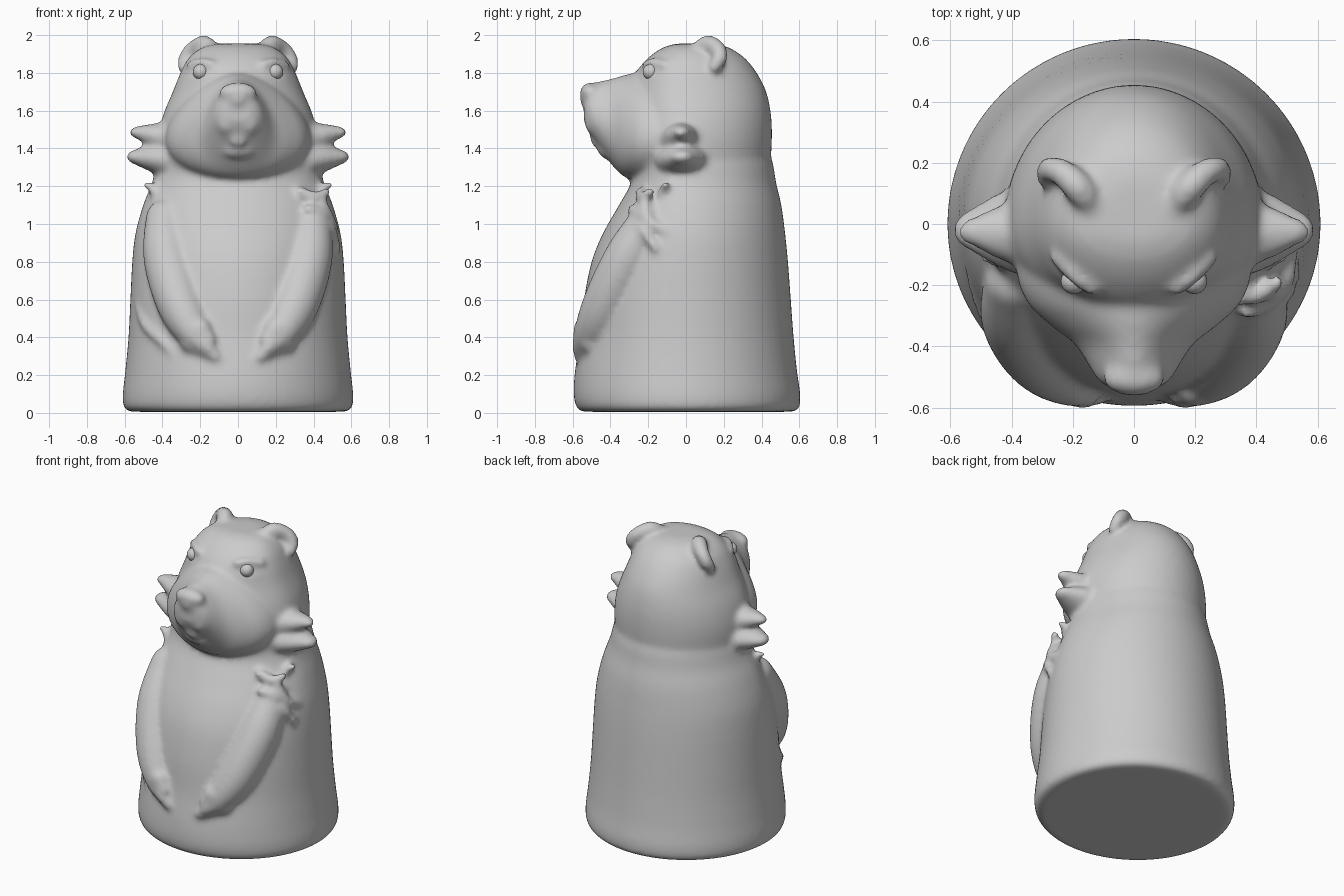
import bpy, bmesh, math
from mathutils import Vector

verts, faces = [], []


def spline(rows, n):
    """Catmull-Rom through rows of numbers, n steps per span."""
    out = []
    for i in range(len(rows) - 1):
        a, b = rows[max(i - 1, 0)], rows[i]
        c, d = rows[i + 1], rows[min(i + 2, len(rows) - 1)]
        for k in range(n):
            t = k / n
            out.append([0.5 * (2 * q + (r - p) * t + (2 * p - 5 * q + 4 * r - s) * t * t
                               + (3 * q - p - 3 * r + s) * t ** 3)
                        for p, q, r, s in zip(a, b, c, d)])
    out.append(list(rows[-1]))
    return out


def skin(rings):
    """Closed skin over a row of equal rings."""
    n, o = len(rings[0]), len(verts)
    for ring in rings:
        verts.extend(tuple(p) for p in ring)
    for j in range(len(rings) - 1):
        for i in range(n):
            a, b = o + j * n + i, o + j * n + (i + 1) % n
            faces.append((a, b, b + n, a + n))
    faces.append(tuple(range(o + n - 1, o - 1, -1)))
    faces.append(tuple(range(len(verts) - n, len(verts))))


def circle(n):
    return [(math.cos(2 * math.pi * i / n), math.sin(2 * math.pi * i / n)) for i in range(n)]


def upright(rows):
    """Rows: z, half width, front y, back y."""
    skin([[(w * c, b * s if s > 0 else -f * s, z) for c, s in circle(72)]
          for z, w, f, b in spline(rows, 5)])


def ball(c, r, n=18):
    m = n // 2 + 2
    rings = []
    for j in range(m + 1):
        a = math.pi * (0.01 + 0.98 * j / m)
        k, h = math.sin(a), -math.cos(a)
        rings.append([(c[0] + r[0] * k * x, c[1] + r[1] * k * y, c[2] + r[2] * h)
                      for x, y in circle(n)])
    skin(rings)


def limb(rows, n=5):
    """Round-ended tube. Rows: x, y, z, radius."""
    pts = spline(rows, n)
    pos = [Vector(p[:3]) for p in pts]
    rings, u = [], None
    for i, p in enumerate(pos):
        t = (pos[min(i + 1, len(pos) - 1)] - pos[max(i - 1, 0)]).normalized()
        u = t.orthogonal() if u is None else u - t * u.dot(t)
        u.normalize()
        v = t.cross(u)
        rings.append([p + (u * c + v * s) * pts[i][3] for c, s in circle(18)])
    skin(rings)
    for e in (0, -1):
        ball(pos[e], [pts[e][3]] * 3, 16)


def spike(base, tip, ry, rz, n=10):
    """Blunt tuft of fur, from base to tip."""
    rings = []
    for i in range(n):
        t = i / (n - 1)
        k = 1 - 0.62 * t ** 1.3
        p = Vector(base).lerp(Vector(tip), t)
        rings.append([(p.x, p.y + ry * k * c, p.z + rz * k * s) for c, s in circle(18)])
    skin(rings)
    ball(tip, (0.035, ry * 0.38, rz * 0.38), 16)


def finish(name):
    """Turn the collected pieces into one object."""
    me = bpy.data.meshes.new(name)
    me.from_pydata(verts, [], faces)
    bm = bmesh.new()
    bm.from_mesh(me)
    bmesh.ops.recalc_face_normals(bm, faces=bm.faces)
    bm.to_mesh(me)
    bm.free()
    me.shade_smooth()
    ob = bpy.data.objects.new(name, me)
    bpy.context.collection.objects.link(ob)
    verts.clear()
    faces.clear()
    return ob


# torso
upright([(0.006, 0.57, -0.55, 0.57), (0.03, 0.605, -0.58, 0.6), (0.1, 0.61, -0.595, 0.605),
         (0.22, 0.597, -0.588, 0.588), (0.4, 0.58, -0.56, 0.57), (0.6, 0.57, -0.54, 0.555),
         (0.8, 0.56, -0.5, 0.54), (0.95, 0.543, -0.44, 0.525), (1.1, 0.502, -0.355, 0.505),
         (1.22, 0.455, -0.29, 0.477), (1.34, 0.42, -0.27, 0.455), (1.44, 0.36, -0.2, 0.4)])

# skull
upright([(1.2, 0.4, -0.25, 0.43), (1.3, 0.42, -0.3, 0.445), (1.45, 0.422, -0.32, 0.455),
         (1.58, 0.395, -0.31, 0.45), (1.7, 0.345, -0.29, 0.425), (1.8, 0.305, -0.265, 0.375),
         (1.88, 0.26, -0.2, 0.31), (1.935, 0.19, -0.12, 0.225), (1.955, 0.1, -0.05, 0.14)])

# cheeks and muzzle, pear-shaped sections: y, centre z, half width, half height
skin([[(rx * c * (1 - 0.27 * s), y, zc + rz * s) for c, s in circle(48)]
      for y, zc, rx, rz in spline([(-0.05, 1.52, 0.37, 0.26), (-0.17, 1.515, 0.37, 0.285),
                                   (-0.26, 1.515, 0.335, 0.285), (-0.33, 1.52, 0.265, 0.268),
                                   (-0.39, 1.54, 0.19, 0.23), (-0.46, 1.58, 0.145, 0.175),
                                   (-0.51, 1.61, 0.115, 0.13), (-0.54, 1.63, 0.07, 0.09)], 5)])

# nose, chin and front teeth
ball((0, -0.505, 1.695), (0.105, 0.058, 0.055))
ball((0, -0.53, 1.665), (0.05, 0.035, 0.045))
ball((0, -0.395, 1.395), (0.105, 0.075, 0.055))
for s in (1, -1):
    ball((s * 0.018, -0.485, 1.46), (0.022, 0.025, 0.055))

for s in (1, -1):
    # lips
    ball((s * 0.058, -0.47, 1.55), (0.065, 0.07, 0.09))
    # brow and lower eyelid
    limb([(s * 0.14, -0.21, 1.845, 0.025), (s * 0.195, -0.168, 1.853, 0.027),
          (s * 0.25, -0.11, 1.84, 0.025)])
    limb([(s * 0.15, -0.23, 1.765, 0.016), (s * 0.2, -0.2, 1.75, 0.018),
          (s * 0.25, -0.155, 1.77, 0.016)])
    # curled ear
    limb([(s * 0.13, 0.04, 1.92, 0.03), (s * 0.175, 0.11, 1.95, 0.05),
          (s * 0.23, 0.165, 1.93, 0.045), (s * 0.275, 0.18, 1.88, 0.042),
          (s * 0.285, 0.15, 1.83, 0.035)])
    # cheek tufts and shoulder tuft
    spike((s * 0.37, -0.03, 1.45), (s * 0.54, -0.025, 1.485), 0.11, 0.085)
    spike((s * 0.37, -0.02, 1.34), (s * 0.555, -0.02, 1.355), 0.15, 0.095)
    spike((s * 0.42, -0.1, 1.12), (s * 0.475, -0.11, 1.205), 0.06, 0.06)
    # arm, paw and claw tips
    limb([(s * 0.39, -0.19, 1.03, 0.1), (s * 0.38, -0.285, 0.86, 0.125),
          (s * 0.345, -0.365, 0.7, 0.13), (s * 0.29, -0.44, 0.54, 0.122),
          (s * 0.225, -0.505, 0.42, 0.093), (s * 0.17, -0.555, 0.355, 0.05),
          (s * 0.115, -0.57, 0.295, 0.026)])
    limb([(s * 0.2, -0.535, 0.44, 0.065), (s * 0.15, -0.565, 0.385, 0.035)])
    limb([(s * 0.24, -0.5, 0.38, 0.07), (s * 0.16, -0.555, 0.31, 0.026)])

# ruffled fur on one shoulder, skin fold on the other side
for path in ([(0.33, -0.24, 1.17, 0.03), (0.41, -0.23, 1.14, 0.032), (0.47, -0.19, 1.17, 0.025)],
             [(0.37, -0.29, 1.08, 0.025), (0.45, -0.24, 1.05, 0.035), (0.5, -0.17, 1.0, 0.025)],
             [(0.43, -0.28, 1.0, 0.025), (0.49, -0.23, 0.97, 0.03), (0.53, -0.16, 0.87, 0.02)],
             [(0.44, -0.22, 1.12, 0.03), (0.49, -0.2, 1.02, 0.03), (0.52, -0.1, 0.96, 0.02)],
             [(-0.53, -0.16, 0.58, 0.02), (-0.49, -0.28, 0.47, 0.028),
              (-0.4, -0.4, 0.38, 0.03), (-0.33, -0.46, 0.3, 0.018)]):
    limb(path)

# fuse everything into one soft sculpted surface
body = finish("animal_body")
rm = body.modifiers.new("fuse", 'REMESH')
rm.mode = 'VOXEL'
rm.voxel_size = 0.015
rm.use_smooth_shade = True
sm = body.modifiers.new("soften", 'SMOOTH')
sm.factor = 0.5
sm.iterations = 12

# eyes
for s, side in ((1, "right"), (-1, "left")):
    ball((s * 0.197, -0.187, 1.805), (0.042, 0.042, 0.042), 24)
    finish("eye_" + side)
